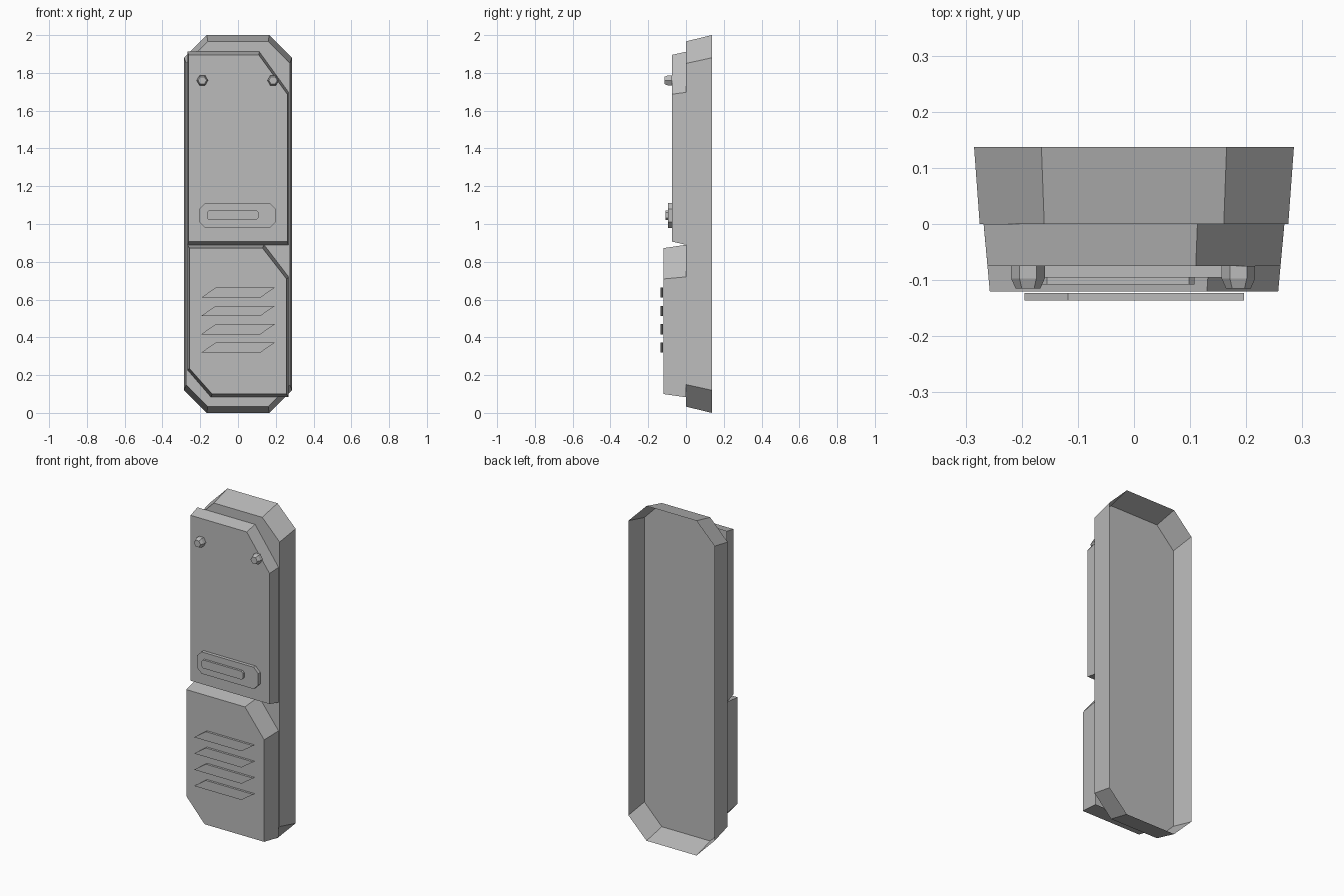
import bpy
import bmesh
import math

cube = bpy.data.objects.get("Cube")
if cube:
    bpy.data.objects.remove(cube, do_unlink=True)

grey = bpy.data.materials.new("matte grey")
grey.use_nodes = True
grey.diffuse_color = (0.5, 0.5, 0.5, 1)
grey.node_tree.nodes["Principled BSDF"].inputs["Base Color"].default_value = (0.5, 0.5, 0.5, 1)


def loft(name, rings, back=True):
    """Join outlines, each (y, [(x, z), ...]) from back to front, and cap them."""
    bm = bmesh.new()
    loops = [[bm.verts.new((x, y, z)) for x, z in pts] for y, pts in rings]
    for a, b in zip(loops, loops[1:]):
        for i in range(len(a)):
            j = (i + 1) % len(a)
            bm.faces.new((a[i], b[i], b[j], a[j]))
    bm.faces.new(loops[-1])
    if back:
        bm.faces.new(loops[0][::-1])
    bmesh.ops.recalc_face_normals(bm, faces=bm.faces)
    mesh = bpy.data.meshes.new(name)
    bm.to_mesh(mesh)
    bm.free()
    mesh.materials.append(grey)
    obj = bpy.data.objects.new(name, mesh)
    bpy.context.collection.objects.link(obj)
    return obj


def outline(x0, x1, z0, z1, bl=None, br=None, tr=None, tl=None):
    """Rectangle whose corners may be cut by (dx, dz)."""
    pts = []
    for x, z, sx, sz, cut in ((x0, z0, 1, 1, bl), (x1, z0, -1, 1, br),
                              (x1, z1, -1, -1, tr), (x0, z1, 1, -1, tl)):
        if not cut:
            pts.append((x, z))
            continue
        pair = [(x, z + sz * cut[1]), (x + sx * cut[0], z)]
        pts += pair if sx == sz else pair[::-1]
    return pts


def octagon(x0, x1, z0, z1, cut):
    return outline(x0, x1, z0, z1, cut, cut, cut, cut)


def hexagon(x, z, r):
    return [(x + r * math.cos(i * math.pi / 3), z + r * math.sin(i * math.pi / 3))
            for i in range(6)]


# Tapered shell, open at the back
loft("body_shell", [(0.137, octagon(-0.285, 0.285, 0, 2, (0.12, 0.12))),
                    (0, octagon(-0.275, 0.275, 0.033, 1.967, (0.115, 0.117)))], back=False)

# Raised front panels
loft("upper_panel", [(0, outline(-0.268, 0.268, 0.89, 1.912, tr=(0.155, 0.215))),
                     (-0.075, outline(-0.261, 0.261, 0.907, 1.895, tr=(0.151, 0.208)))],
     back=False)
loft("lower_panel", [(0, outline(-0.268, 0.268, 0.083, 0.89, bl=(0.125, 0.145), tr=(0.13, 0.17))),
                     (-0.12, outline(-0.257, 0.257, 0.1, 0.872, bl=(0.12, 0.135), tr=(0.127, 0.163)))],
     back=False)

# Hexagonal studs
for side, x in (("right", -0.189), ("left", 0.186)):
    loft(side + "_stud", [(y, hexagon(x, 1.76, r))
                          for y, r in ((-0.075, 0.03), (-0.097, 0.03), (-0.115, 0.022))])

# Handle plate with a raised bar
for name, y0, y1, box, cut in (
        ("handle_plate", -0.075, -0.095, (-0.205, 0.2, 0.98, 1.11), 0.03),
        ("handle_bar", -0.095, -0.108, (-0.165, 0.108, 1.022, 1.072), 0.01)):
    loft(name, [(y, octagon(*box, (cut, cut))) for y in (y0, y1)])

# Slanted vent slats
for i in range(4):
    z = 0.61 - i * 0.097
    slat = [(-0.195, z), (0.118, z), (0.196, z + 0.054), (-0.118, z + 0.054)]
    loft("vent_slat_%d" % (i + 1), [(-0.123, slat), (-0.136, slat)])
